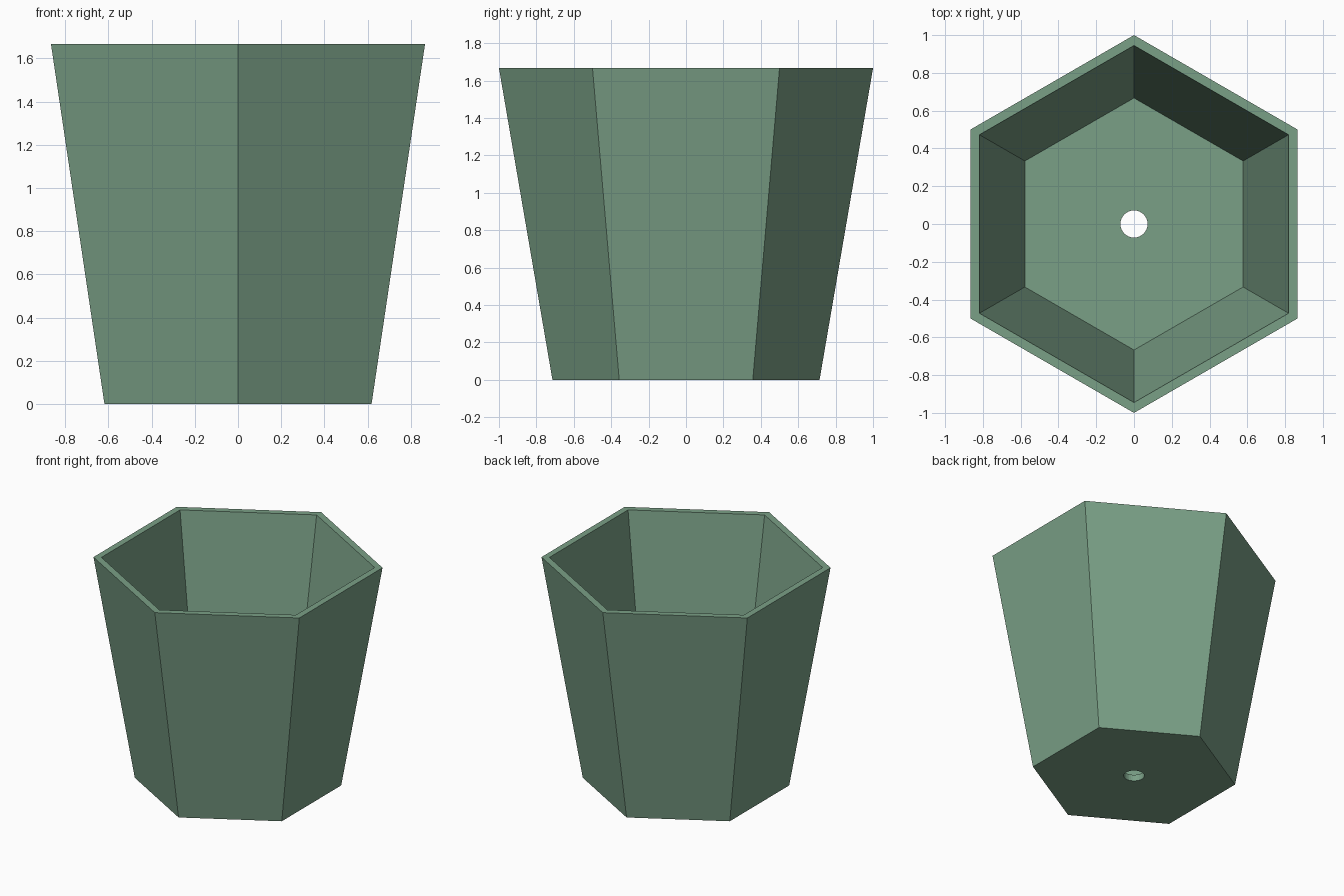
import bpy, bmesh, math

if "Cube" in bpy.data.objects:
    bpy.data.objects.remove(bpy.data.objects["Cube"])

HEIGHT, FLOOR = 1.667, 0.048
HOLE_SIDES = 32

green = bpy.data.materials.new("sage green")
green.diffuse_color = (0.195, 0.35, 0.24, 1)
green.use_nodes = True
green.node_tree.nodes["Principled BSDF"].inputs["Base Color"].default_value = green.diffuse_color

bm = bmesh.new()


def ring(radius, z, sides=6):
    """Closed loop of vertices with a corner pointing along y."""
    angles = [math.pi / 2 + math.tau * i / sides for i in range(sides)]
    return [bm.verts.new((radius * math.cos(a), radius * math.sin(a), z)) for a in angles]


def wall(a, b):
    """Quads joining two loops with equal counts."""
    n = len(a)
    for i in range(n):
        j = (i + 1) % n
        bm.faces.new((a[i], a[j], b[j], b[i]))


def plate(outer, inner):
    """Flat face filled between an outer loop and a hole."""
    edges = [bm.edges.get((loop[i - 1], loop[i])) for loop in (outer, inner) for i in range(len(loop))]
    bmesh.ops.triangle_fill(bm, edges=edges, use_beauty=True)


# Tapered hexagonal shell: outside, rim, inside
outer_base = ring(0.714, 0)
outer_rim = ring(1.0, HEIGHT)
inner_rim = ring(0.945, HEIGHT)
inner_base = ring(0.667, FLOOR)
wall(outer_base, outer_rim)
wall(outer_rim, inner_rim)
wall(inner_rim, inner_base)

# Round drain hole through the floor
hole_low = ring(0.072, 0, HOLE_SIDES)
hole_high = ring(0.072, FLOOR, HOLE_SIDES)
wall(hole_high, hole_low)
plate(outer_base, hole_low)
plate(inner_base, hole_high)

bmesh.ops.recalc_face_normals(bm, faces=bm.faces[:])
mesh = bpy.data.meshes.new("planter_pot")
bm.to_mesh(mesh)
bm.free()
mesh.materials.append(green)
pot = bpy.data.objects.new("planter_pot", mesh)
bpy.context.collection.objects.link(pot)
